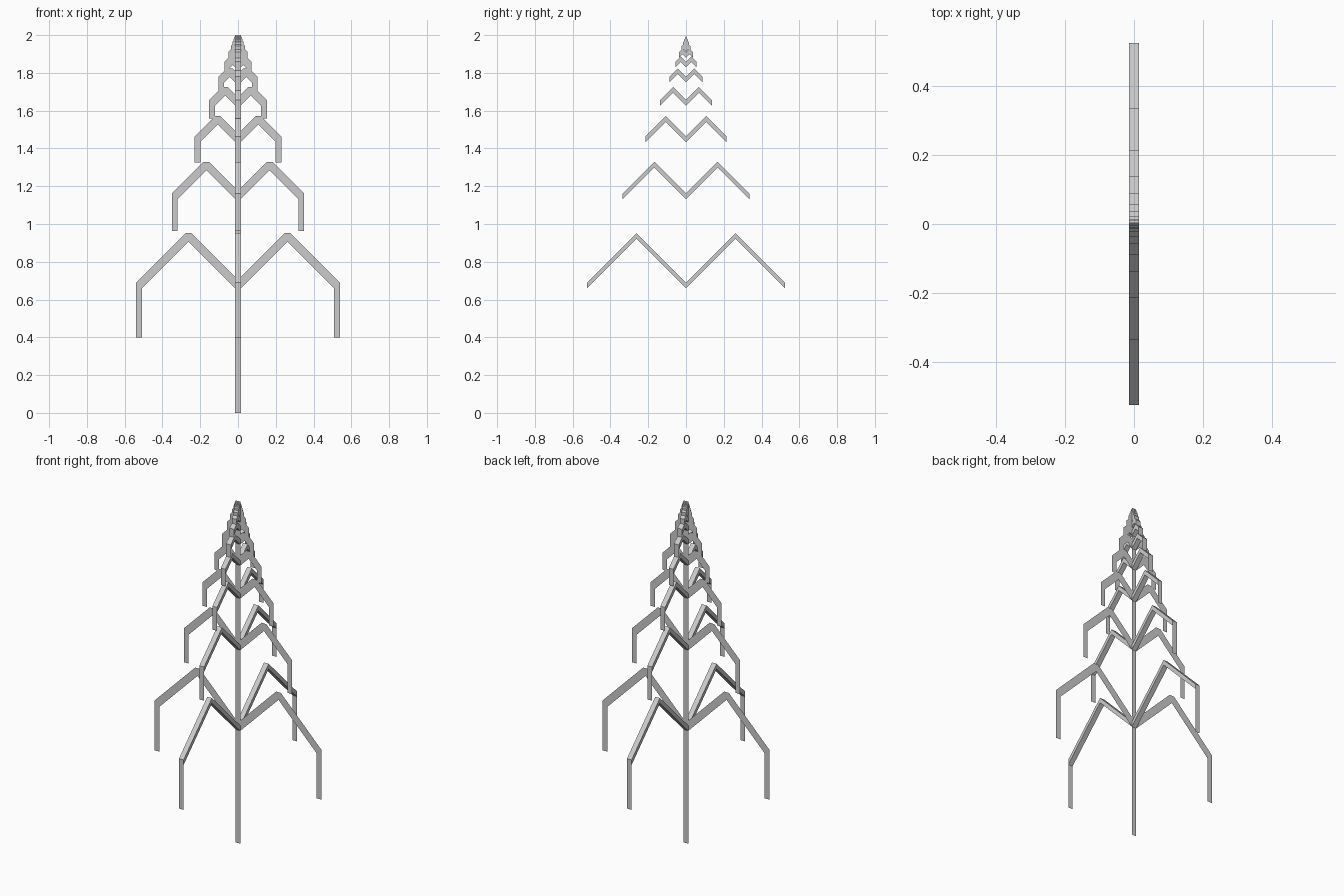
import bpy, bmesh
from mathutils import Vector

if "Cube" in bpy.data.objects:
    bpy.data.objects.remove(bpy.data.objects["Cube"])

H = 0.015          # half width of the square strip section
TOP = 1.985        # height the tiers converge to
REACH = 1.31       # distance of the lowest tier below the top
RATIO = 0.64       # shrink from tier to tier
TIERS = 12

grey = bpy.data.materials.new("light grey")
grey.diffuse_color = (0.6, 0.6, 0.6, 1)
grey.use_nodes = True
grey.node_tree.nodes["Principled BSDF"].inputs["Base Color"].default_value = grey.diffuse_color


def finish(name, bm, closed=False):
    if closed:
        bmesh.ops.recalc_face_normals(bm, faces=bm.faces)
    mesh = bpy.data.meshes.new(name)
    bm.to_mesh(mesh)
    bm.free()
    mesh.materials.append(grey)
    bpy.context.collection.objects.link(bpy.data.objects.new(name, mesh))


def plate(bm, points, y=0.0):
    """Flat face in an upright plane, facing the front."""
    face = bm.faces.new([bm.verts.new((x, y, z)) for x, z in points])
    face.normal_update()
    if face.normal.y > 0:
        face.normal_flip()


def upright(bm, x, y, z0, z1):
    plate(bm, [(x - H, z0), (x + H, z0), (x + H, z1), (x - H, z1)], y)


def slanted(bm, p, q):
    """Outline of a square slid from p to q within the front plane."""
    a = H if q[0] > p[0] else -H
    b = H if q[1] > p[1] else -H
    plate(bm, [(p[0] - a, p[1] - b), (p[0] + a, p[1] - b), (q[0] + a, q[1] - b),
               (q[0] + a, q[1] + b), (q[0] - a, q[1] + b), (p[0] - a, p[1] + b)])


def beam(bm, stations):
    """Closed square tube through upright sections at (y, z)."""
    rings = [[bm.verts.new((x, y, z + dz))
              for x, dz in ((-H, -H), (H, -H), (H, H), (-H, H))] for y, z in stations]
    for r, s in zip(rings, rings[1:]):
        for i in range(4):
            j = (i + 1) % 4
            bm.faces.new((r[i], r[j], s[j], s[i]))
    bm.faces.new(rings[0])
    bm.faces.new(rings[-1])


# trunk
bm = bmesh.new()
upright(bm, 0, 0, 0, 2.0)
finish("trunk", bm)

# tiers of four bent branches with hanging tips
for n in range(TIERS):
    size = REACH * RATIO ** n
    root, rise, span = TOP - size, 0.2 * size, 0.4 * size
    side, depth, tips = bmesh.new(), bmesh.new(), bmesh.new()
    for s in (-1, 1):
        slanted(side, (0, root), (s * rise, root + rise))
        slanted(side, (s * rise, root + rise), (s * span, root))
        upright(tips, s * span, 0, root - rise - H, root + H)
        upright(tips, 0, s * span, root - rise - H, root + H)
    beam(depth, [(-span, root), (-rise, root + rise), (0, root),
                 (rise, root + rise), (span, root)])
    finish(f"side_branches_{n + 1}", side)
    finish(f"front_back_branches_{n + 1}", depth, closed=True)
    finish(f"hanging_tips_{n + 1}", tips)
